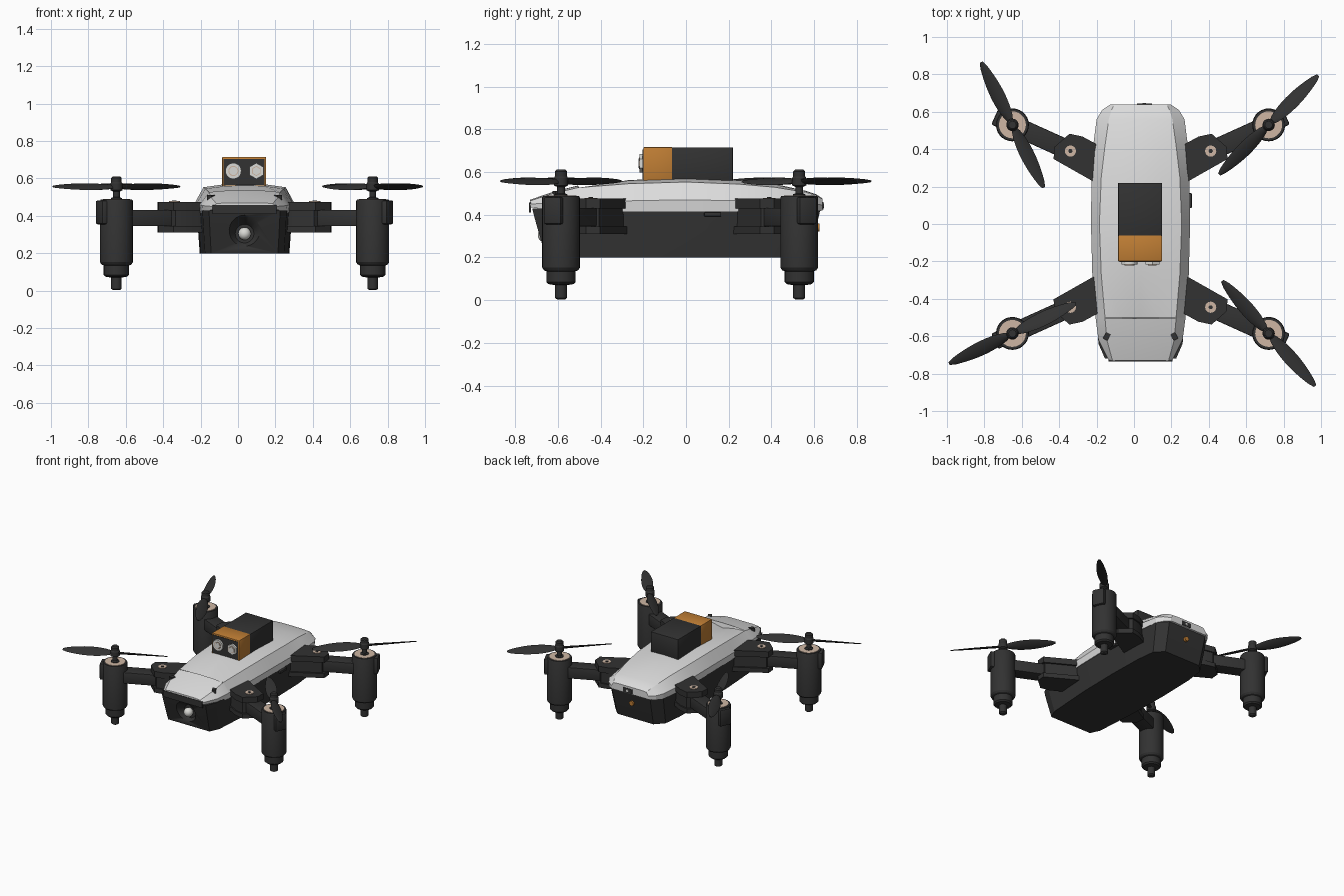
import bpy, bmesh, math
from mathutils import Matrix, Vector

cube = bpy.data.objects.get("Cube")
if cube:
    bpy.data.objects.remove(cube, do_unlink=True)

CX, CY = 0.035, -0.0275      # symmetry centre of the arms


def material(name, rgb):
    m = bpy.data.materials.new(name)
    m.use_nodes = True
    m.diffuse_color = (*rgb, 1)
    bsdf = next(n for n in m.node_tree.nodes if n.type == 'BSDF_PRINCIPLED')
    bsdf.inputs["Base Color"].default_value = (*rgb, 1)
    return m


DARK = material("charcoal plastic", (0.032, 0.032, 0.032))
SHELL = material("light grey shell", (0.72, 0.72, 0.72))
ORANGE = material("copper orange", (0.53, 0.21, 0.035))
BEIGE = material("motor beige", (0.62, 0.47, 0.37))
METAL = material("pale metal", (0.7, 0.7, 0.67))


def finish(name, bm, mat, angle=30):
    bmesh.ops.recalc_face_normals(bm, faces=bm.faces)
    mesh = bpy.data.meshes.new(name)
    bm.to_mesh(mesh)
    bm.free()
    ob = bpy.data.objects.new(name, mesh)
    bpy.context.collection.objects.link(ob)
    mesh.materials.append(mat)
    bpy.ops.object.select_all(action='DESELECT')
    ob.select_set(True)
    bpy.context.view_layer.objects.active = ob
    bpy.ops.object.shade_smooth_by_angle(angle=math.radians(angle))
    return ob


def loft(name, rings, mat, angle=30):
    """Join closed rings of equal length and cap both ends."""
    bm = bmesh.new()
    rows = [[bm.verts.new(p) for p in ring] for ring in rings]
    n = len(rows[0])
    for a, b in zip(rows, rows[1:]):
        for i in range(n):
            j = (i + 1) % n
            bm.faces.new((a[i], a[j], b[j], b[i]))
    bm.faces.new(rows[0])
    bm.faces.new(rows[-1])
    return finish(name, bm, mat, angle)


def box(name, lo, hi, mat, bevel=0.0, turn=0.0):
    """Box between two corners, optionally bevelled and turned about z."""
    bm = bmesh.new()
    lo, hi = Vector(lo), Vector(hi)
    bmesh.ops.create_cube(bm, size=1, matrix=Matrix.Translation((lo + hi) / 2)
                          @ Matrix.Rotation(turn, 4, 'Z') @ Matrix.Diagonal((*(hi - lo), 1)))
    if bevel:
        bmesh.ops.bevel(bm, geom=bm.edges[:], offset=bevel, segments=2, affect='EDGES', profile=0.5)
    return finish(name, bm, mat)


def lathe(name, profile, x, y, mat, sides=28):
    rings = [[(x + r * math.cos(k * math.tau / sides), y + r * math.sin(k * math.tau / sides), z)
              for k in range(sides)] for r, z in profile]
    return loft(name, rings, mat)


def rod(name, pos, radius, depth, mat, sides=20, r2=None):
    """Cylinder or cone lying along y."""
    bm = bmesh.new()
    bmesh.ops.create_cone(bm, cap_ends=True, segments=sides, radius1=radius,
                          radius2=radius if r2 is None else r2, depth=depth,
                          matrix=Matrix.Translation(pos) @ Matrix.Rotation(-math.pi / 2, 4, 'X'))
    return finish(name, bm, mat)


# Upper shell: y, half width, half roof width, base z, side z, roof edge z, crown z, middle z
stations = [
    (-0.73, 0.17, 0.15, 0.435, 0.45, 0.465, 0.47, 0.47),
    (-0.62, 0.225, 0.18, 0.42, 0.455, 0.50, 0.507, 0.508),
    (-0.505, 0.24, 0.19, 0.415, 0.46, 0.527, 0.535, 0.537),
    (-0.50, 0.24, 0.19, 0.415, 0.46, 0.527, 0.522, 0.50),
    (-0.27, 0.258, 0.21, 0.415, 0.465, 0.545, 0.56, 0.562),
    (0.0, 0.265, 0.22, 0.415, 0.47, 0.553, 0.57, 0.573),
    (0.25, 0.262, 0.21, 0.415, 0.465, 0.543, 0.56, 0.563),
    (0.42, 0.253, 0.19, 0.415, 0.46, 0.528, 0.54, 0.543),
    (0.56, 0.235, 0.17, 0.415, 0.455, 0.505, 0.51, 0.512),
    (0.61, 0.205, 0.155, 0.415, 0.45, 0.49, 0.494, 0.495),
    (0.64, 0.16, 0.14, 0.42, 0.445, 0.472, 0.475, 0.475)]
rings = []
for y, wide, roof, base, side, edge, crown, mid in stations:
    half = [(wide * 0.98, base), (wide, side), (roof, edge), (0.1, crown)]
    ring = half + [(0, mid)] + [(-x, z) for x, z in reversed(half)]
    rings.append([(CX + x, y, z) for x, z in ring])
loft("upper_shell", rings, SHELL, 20)

# Lower body: plan outline stacked from belly to shell seam
plan = [(0.19, -0.72), (0.225, -0.64), (0.25, -0.25), (0.255, 0.1), (0.248, 0.4), (0.23, 0.56), (0.165, 0.63)]
plan = plan + [(-x, y) for x, y in reversed(plan)]
body = loft("lower_body", [[(CX + x * s, y * t, z) for x, y in plan]
            for z, s, t in ((0.2, 0.94, 0.91), (0.36, 0.985, 0.975), (0.43, 1, 1))], DARK, 20)

# Conical camera recess
cutter = rod("camera_cutter", (CX, -0.70, 0.305), 0.13, 0.12, DARK, 24, 0.05)
cutter.hide_render = True
cut = body.modifiers.new("camera recess", 'BOOLEAN')
cut.object = cutter
cut.solver = 'EXACT'
bpy.context.view_layer.objects.active = body
bpy.ops.object.modifier_apply(modifier=cut.name)
bpy.data.objects.remove(cutter, do_unlink=True)
bm = bmesh.new()
bmesh.ops.create_uvsphere(bm, u_segments=20, v_segments=12, radius=0.034,
                          matrix=Matrix.Translation((CX, -0.66, 0.305)))
finish("camera_lens", bm, METAL, 60)

# Nose panel, nose slots, rear port, rear lamp and side button
box("nose_panel", (CX - 0.17, -0.734, 0.41), (CX + 0.17, -0.726, 0.458), DARK)
for s in (-1, 1):
    x = CX + s * 0.18
    box("nose_slot", (x - 0.014, -0.62, 0.485), (x + 0.014, -0.582, 0.512), DARK, turn=s * 0.5)
box("rear_port", (CX - 0.02, 0.634, 0.425), (CX + 0.06, 0.643, 0.46), DARK)
rod("rear_port_pin", (CX + 0.02, 0.642, 0.442), 0.01, 0.008, METAL, 12)
rod("rear_lamp", (CX, 0.615, 0.34), 0.018, 0.02, ORANGE, 16)
box("side_button", (0.28, 0.085, 0.392), (0.309, 0.165, 0.412), DARK, 0.004)

# Battery block with orange band and two terminals
box("battery", (-0.085, -0.07, 0.555), (0.15, 0.22, 0.715), DARK, 0.004)
box("battery_band", (-0.085, -0.2, 0.555), (0.15, -0.06, 0.716), ORANGE, 0.005)
box("battery_face", (-0.077, -0.203, 0.565), (0.142, -0.197, 0.705), DARK)
for x, sides in ((-0.025, 20), (0.098, 6)):
    rod("battery_terminal", (x, -0.208, 0.64), 0.043, 0.018, METAL, sides)
    rod("terminal_recess", (x, -0.218, 0.64), 0.027, 0.006, BEIGE, sides)
    rod("terminal_core", (x, -0.22, 0.64), 0.022, 0.006, METAL, sides)

# Arms: hinge bracket, strut, motor and propeller at each corner
bracket = [(0.2, 0.225), (0.465, 0.375), (0.46, 0.44), (0.38, 0.51), (0.31, 0.495), (0.2, 0.435)]
motor = [(0.018, 0.003), (0.028, 0.01), (0.028, 0.07), (0.058, 0.075), (0.068, 0.085), (0.068, 0.135),
         (0.08, 0.14), (0.088, 0.152), (0.088, 0.48), (0.084, 0.487), (0.072, 0.487), (0.07, 0.47)]
hub = [(0.03, 0.47), (0.03, 0.495), (0.018, 0.5), (0.018, 0.53), (0.033, 0.537), (0.033, 0.572),
       (0.028, 0.58), (0.028, 0.603), (0.02, 0.611)]


def prism(name, pts, sx, sy, z0, z1, scale=1.0):
    mx, my = 0.3, 0.41
    ring = [(CX + sx * (mx + (x - mx) * scale), CY + sy * (my + (y - my) * scale)) for x, y in pts]
    return loft(name, [[(x, y, z) for x, y in ring] for z in (z0, z1)], DARK)


def propeller(x, y, heading):
    for turn in (0, math.pi):
        place = (Matrix.Translation((x, y, 0.556)) @ Matrix.Rotation(heading + turn, 4, 'Z')
                 @ Matrix.Rotation(math.radians(-25), 4, 'X'))
        rings = []
        for k in range(13):
            t = k / 12
            chord = 0.012 + 0.03 * math.sin(math.pi * t ** 0.85) ** 0.8 if k < 12 else 0.009
            thick = 0.009 - 0.006 * t
            rings.append([place @ Vector((0.015 + 0.36 * t, chord * math.cos(a), thick * math.sin(a)))
                          for a in (i * math.tau / 8 for i in range(8))])
        loft("propeller_blade", rings, DARK, 50)


headings = {(1, 1): 45, (-1, 1): 116.5, (-1, -1): 205.5, (1, -1): -48.5}
for (sx, sy), heading in headings.items():
    px, py = CX + sx * 0.375, CY + sy * 0.4175
    mx, my = CX + sx * 0.685, CY + sy * 0.5575
    prism("bracket_top", bracket, sx, sy, 0.43, 0.475)
    prism("bracket_bottom", bracket, sx, sy, 0.31, 0.345)
    prism("bracket_core", bracket, sx, sy, 0.34, 0.435, 0.88)
    lathe("hinge_screw", [(0.03, 0.47), (0.03, 0.479)], px, py, BEIGE, 16)
    lathe("hinge_screw_socket", [(0.012, 0.478), (0.012, 0.482)], px, py, DARK, 6)

    along = Vector((mx - px, my - py))
    out = along.normalized()
    angle = math.atan2(out.y, out.x)
    mid = Vector((px, py)) + along / 2
    box("arm", (mid.x - along.length / 2, mid.y - 0.052, 0.345),
        (mid.x + along.length / 2, mid.y + 0.052, 0.432), DARK, 0.006, angle)

    lathe("motor_housing", motor, mx, my, DARK)
    fin = Vector((mx, my)) + out * 0.08
    box("motor_fin", (fin.x - 0.024, fin.y - 0.045, 0.355),
        (fin.x + 0.024, fin.y + 0.045, 0.483), DARK, 0.01, angle)
    lathe("motor_cap", [(0.072, 0.47), (0.072, 0.49)], mx, my, BEIGE)
    lathe("propeller_hub", hub, mx, my, DARK, 20)
    propeller(mx, my, math.radians(heading))
